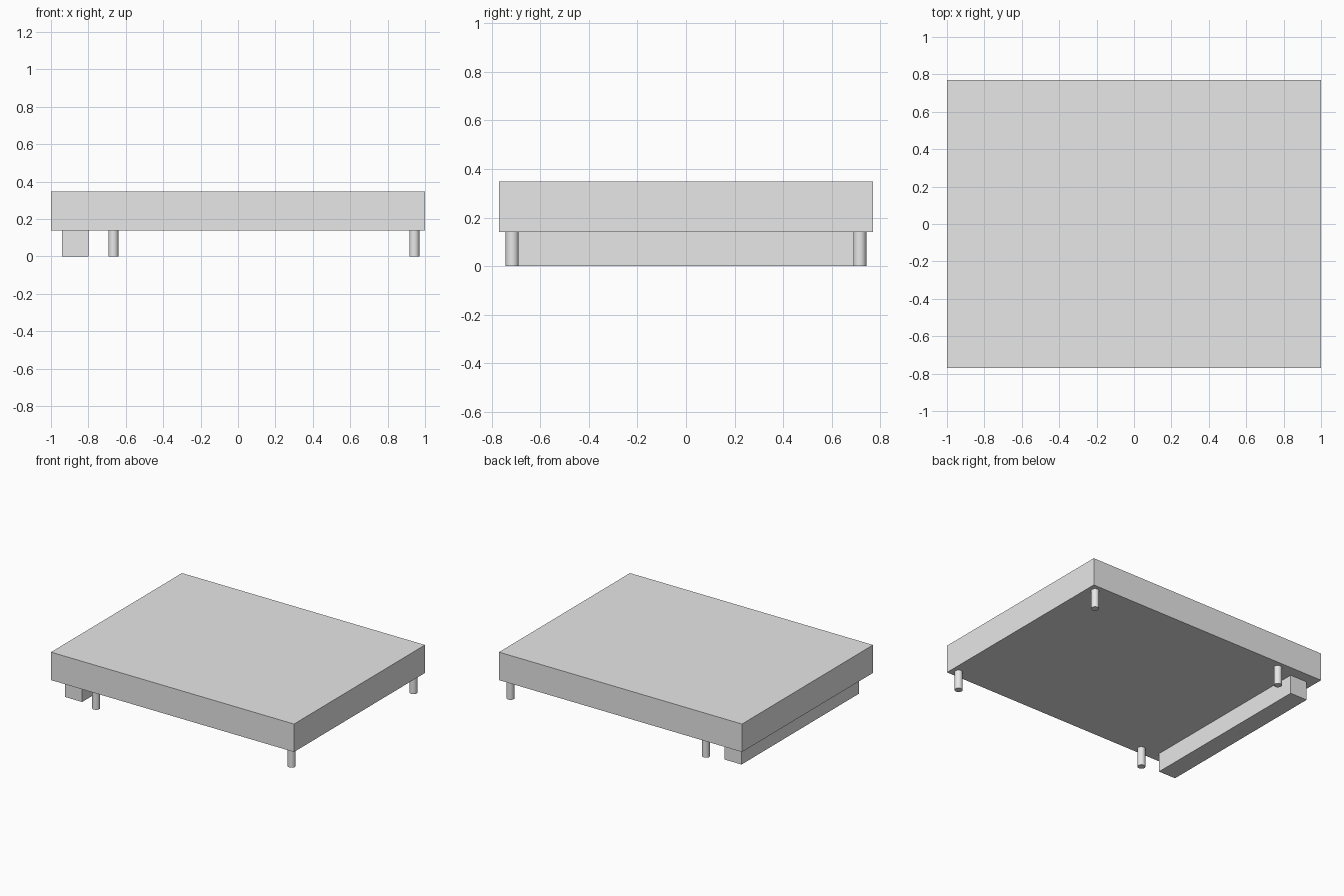
import bpy

cube = bpy.data.objects.get("Cube")
if cube:
    bpy.data.objects.remove(cube, do_unlink=True)

UNDERSIDE = 0.14  # height where the slab meets its supports
TOP = 0.348

grey = bpy.data.materials.new("light grey")
grey.use_nodes = True
grey.diffuse_color = (0.8, 0.8, 0.8, 1)
grey.node_tree.nodes["Principled BSDF"].inputs["Base Color"].default_value = (0.8, 0.8, 0.8, 1)


def finish(name):
    obj = bpy.context.object
    obj.name = name
    obj.data.materials.append(grey)
    return obj


def box(name, low, high):
    centre = [(a + b) / 2 for a, b in zip(low, high)]
    bpy.ops.mesh.primitive_cube_add(size=1, location=centre)
    bpy.context.object.scale = [b - a for a, b in zip(low, high)]
    bpy.ops.object.transform_apply(location=False, rotation=False, scale=True)
    return finish(name)


def leg(name, x, y):
    bpy.ops.mesh.primitive_cylinder_add(
        vertices=32, radius=0.027, depth=UNDERSIDE, location=(x, y, UNDERSIDE / 2))
    bpy.ops.object.shade_smooth_by_angle()
    return finish(name)


# Thick slab and the support beam along its right side
box("slab", (-1, -0.77, UNDERSIDE), (1, 0.77, TOP))
box("support_beam", (-0.94, -0.69, 0), (-0.80, 0.69, UNDERSIDE))

# Four round legs, mirrored front to back
for end, y in (("front", -0.716), ("back", 0.716)):
    for side, x in (("right", -0.666), ("left", 0.943)):
        leg(f"{end}_{side}_leg", x, y)
